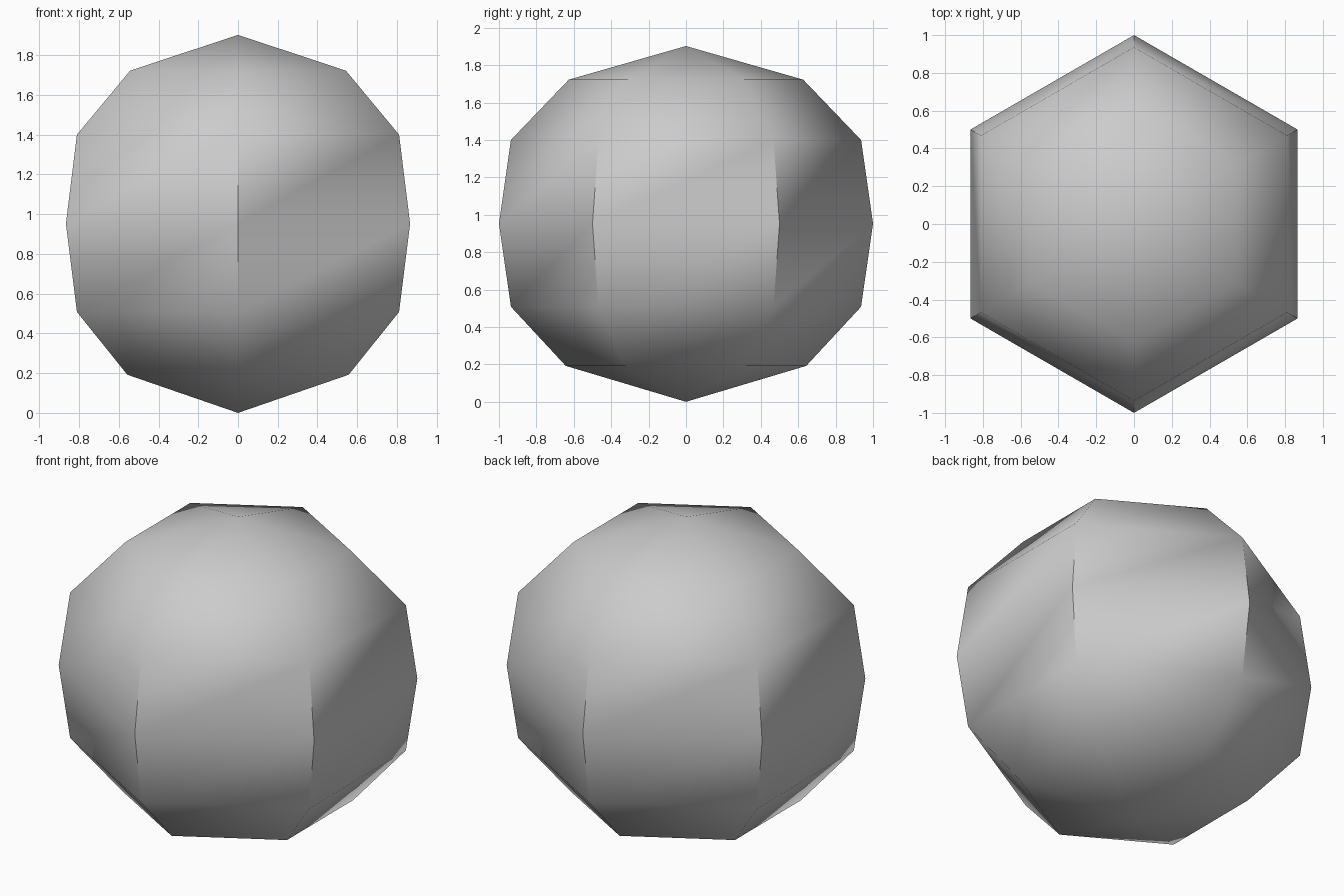
import bpy, bmesh, math

cube = bpy.data.objects.get("Cube")
if cube:
    bpy.data.objects.remove(cube, do_unlink=True)

# Plain grey material
grey = bpy.data.materials.new("plain grey")
grey.use_nodes = True
colour = (0.6, 0.6, 0.6, 1)
grey.diffuse_color = colour
grey.node_tree.nodes["Principled BSDF"].inputs["Base Color"].default_value = colour

# Six-sided ball: corner radius and height of each ring, from bottom to top
SIDES = 6
profile = [(0, 0), (0.643, 0.192), (0.936, 0.508), (1, 0.952),
           (0.936, 1.4), (0.627, 1.722), (0, 1.902)]

bm = bmesh.new()
points = [bm.verts.new((0, r, z)) for r, z in profile]
edges = [bm.edges.new(pair) for pair in zip(points, points[1:])]
bmesh.ops.spin(bm, geom=points + edges, cent=(0, 0, 0), axis=(0, 0, 1),
               angle=math.tau, steps=SIDES, use_merge=False)
bmesh.ops.remove_doubles(bm, verts=bm.verts[:], dist=0.001)
bmesh.ops.recalc_face_normals(bm, faces=bm.faces[:])

mesh = bpy.data.meshes.new("faceted_ball")
bm.to_mesh(mesh)
bm.free()
mesh.materials.append(grey)
ball = bpy.data.objects.new("faceted_ball", mesh)
bpy.context.collection.objects.link(ball)

# Smooth shading, with the upright edges at the waist kept sharp
bpy.ops.object.select_all(action="DESELECT")
ball.select_set(True)
bpy.context.view_layer.objects.active = ball
bpy.ops.object.shade_smooth_by_angle(angle=math.radians(52))
